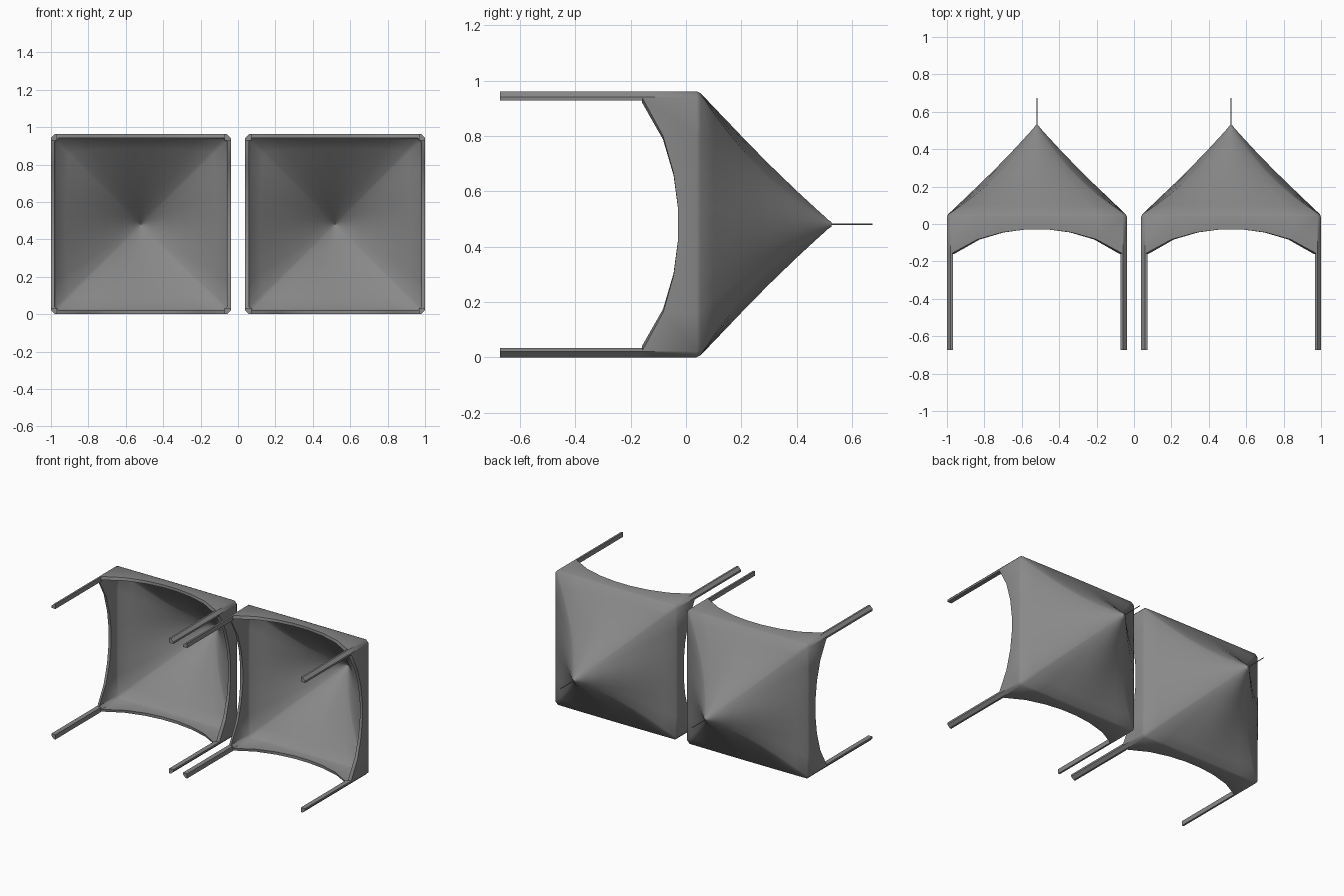
import bpy, bmesh, math
from mathutils import Matrix

if "Cube" in bpy.data.objects:
    bpy.data.objects.remove(bpy.data.objects["Cube"])

HALF = 0.481          # half width of one canopy, also its centre height
CENTRE_X = 0.519
# arch of one side: (offset along side, y of the lower edge)
ARCH = [(-.461, -.16), (-.32, -.083), (-.185, -.045), (-.06, -.029),
        (.06, -.029), (.185, -.045), (.32, -.083), (.461, -.16)]
# roof profile: (y, half width, roundness from square 0 to circle 1)
ROOF = [(.038, .481, 0), (.053, .474, .01), (.10, .425, .17), (.16, .363, .38),
        (.22, .300, .55), (.30, .219, .76), (.40, .122, .92),
        (.47, .057, 1), (.515, .016, 1), (.527, .008, 1)]

GREY = bpy.data.materials.new("dark_grey")
GREY.diffuse_color = (.25, .25, .25, 1)
GREY.use_nodes = True
GREY.node_tree.nodes["Principled BSDF"].inputs["Base Color"].default_value = GREY.diffuse_color


def ring(half, roundness=0, y=None):
    """Square ring with clipped corners, blended towards a circle."""
    pts = []
    for side in range(4):
        c, s = [(1, 0), (0, 1), (-1, 0), (0, -1)][side]
        for off, arch_y in ARCH:
            u, v = half, off * half / HALF
            k = (1 - roundness) + roundness * half / math.hypot(u, v)
            u, v = u * k, v * k
            pts.append((u * c - v * s, arch_y if y is None else y, u * s + v * c))
    return pts


def finish(bm, name, x, smooth=True):
    bmesh.ops.recalc_face_normals(bm, faces=bm.faces)
    mesh = bpy.data.meshes.new(name)
    bm.to_mesh(mesh)
    bm.free()
    mesh.materials.append(GREY)
    ob = bpy.data.objects.new(name, mesh)
    bpy.context.collection.objects.link(ob)
    ob.location = (x, 0, HALF)
    if smooth:
        bpy.ops.object.select_all(action='DESELECT')
        ob.select_set(True)
        bpy.context.view_layer.objects.active = ob
        bpy.ops.object.shade_smooth_by_angle(angle=math.radians(40))


def canopy(name, x):
    # one strip: outer peak -> lower edge -> inside -> inner peak
    t = 0.02
    rings = [ring(h, r, y) for y, h, r in reversed(ROOF)] + [ring(HALF)]
    rings += [ring(HALF - t)]
    rings += [ring(h - t, r, y - t * .4) for y, h, r in ROOF if h > .03]
    rings += [ring(.002, 1, .498)]
    bm = bmesh.new()
    loops = [[bm.verts.new(p) for p in r] for r in rings]
    n = len(loops[0])
    for a, b in zip(loops, loops[1:]):
        for i in range(n):
            j = (i + 1) % n
            bm.faces.new((a[i], a[j], b[j], b[i]))
    for loop in (loops[0], loops[-1]):
        bm.faces.new(loop)
    finish(bm, name, x)


def leg(name, x, su, sv):
    # square post whose outer corner is clipped like the canopy corner
    a, b, c = HALF - .033, HALF - .02, HALF
    section = [(a, a), (c, a), (c, b), (b, c), (a, c)]
    bm = bmesh.new()
    ends = [[bm.verts.new((su * u, y, sv * v)) for u, v in section] for y in (-.673, -.158)]
    for i in range(5):
        j = (i + 1) % 5
        bm.faces.new((ends[0][i], ends[0][j], ends[1][j], ends[1][i]))
    for end in ends:
        bm.faces.new(end)
    finish(bm, name, x, smooth=False)


def spike(name, x):
    bm = bmesh.new()
    bmesh.ops.create_cone(bm, cap_ends=True, segments=6, radius1=.003, radius2=.003, depth=.17,
                          matrix=Matrix.Translation((0, .59, 0)) @ Matrix.Rotation(math.pi / 2, 4, 'X'))
    finish(bm, name, x, smooth=False)


for label, x in (("left", -CENTRE_X), ("right", CENTRE_X)):
    canopy(label + "_canopy", x)
    spike(label + "_spike", x)
    for su in (-1, 1):
        for sv in (-1, 1):
            leg(label + "_leg", x, su, sv)
